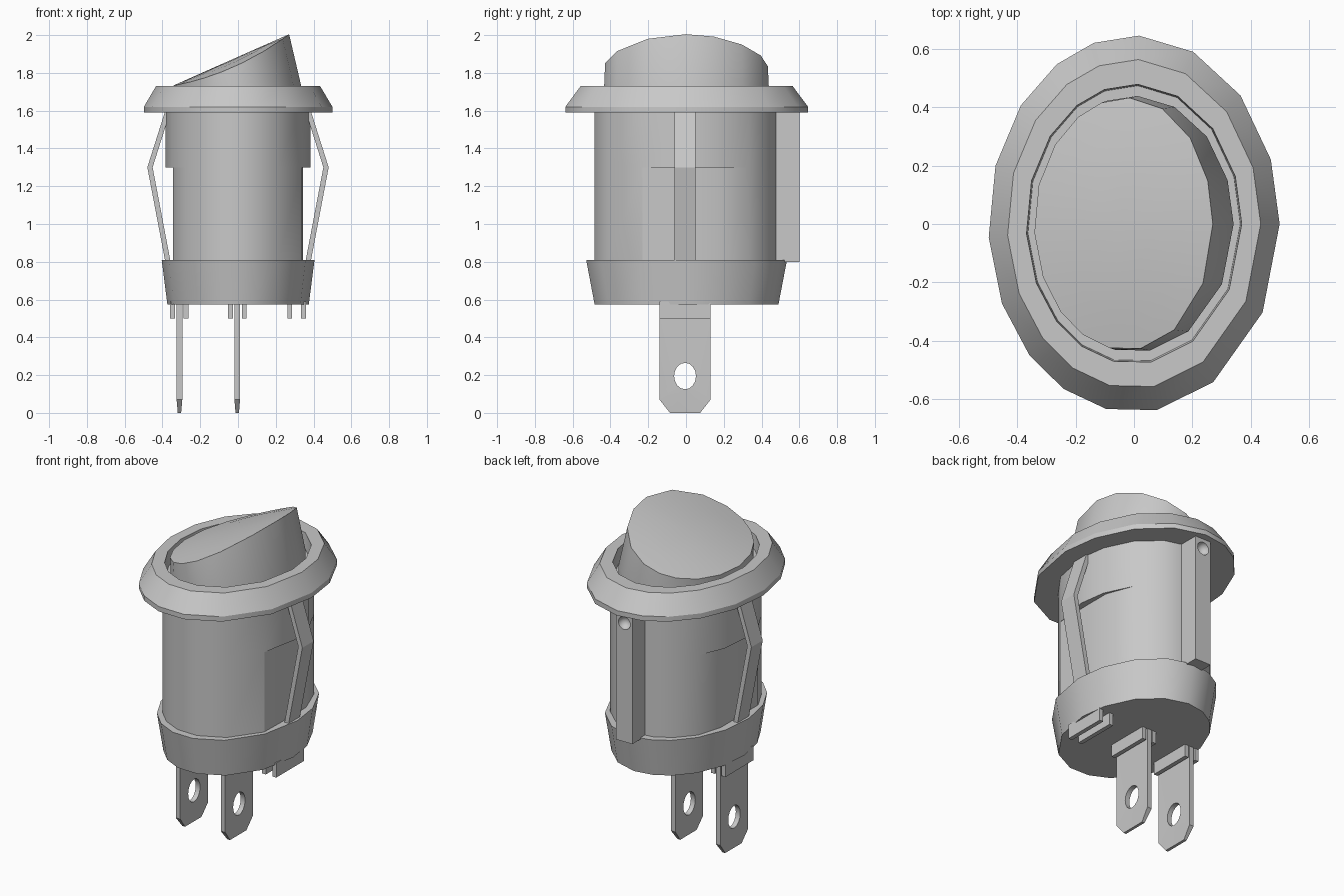
import bpy, bmesh, math
from mathutils import Matrix, Vector

if "Cube" in bpy.data.objects:
    bpy.data.objects.remove(bpy.data.objects["Cube"])

GREY = bpy.data.materials.new("plain_grey")
GREY.use_nodes = True
GREY.diffuse_color = (0.58, 0.58, 0.58, 1)
GREY.node_tree.nodes["Principled BSDF"].inputs["Base Color"].default_value = GREY.diffuse_color

# Slightly irregular corner angles shared by all the oval parts
ANGLES = [math.radians(a) for a in (0, 20, 43, 66, 88, 106, 122, 141, 162,
                                    184, 205, 224, 241, 259, 279, 303, 332)]


def finish(name, bm, smooth=None):
    bmesh.ops.remove_doubles(bm, verts=bm.verts, dist=0.0005)
    bmesh.ops.recalc_face_normals(bm, faces=bm.faces)
    mesh = bpy.data.meshes.new(name)
    bm.to_mesh(mesh)
    bm.free()
    mesh.materials.append(GREY)
    if smooth:
        mesh.polygons.foreach_set("use_smooth", [True] * len(mesh.polygons))
        mesh.set_sharp_from_angle(angle=math.radians(smooth))
    obj = bpy.data.objects.new(name, mesh)
    bpy.context.collection.objects.link(obj)
    return obj


def oval(rx, ry, z, limit=9):
    return [(max(-limit, min(limit, rx * math.cos(a))), ry * math.sin(a), z) for a in ANGLES]


def loft(name, rings, smooth=30, tip=None):
    bm = bmesh.new()
    loops = [[bm.verts.new(p) for p in ring] for ring in rings]
    n = len(ANGLES)
    for low, high in zip(loops, loops[1:]):
        for i in range(n):
            j = (i + 1) % n
            bm.faces.new((low[i], low[j], high[j], high[i]))
    bm.faces.new(loops[0][::-1])
    if tip:
        point = bm.verts.new(tip)
        for i in range(n):
            bm.faces.new((loops[-1][i], loops[-1][(i + 1) % n], point))
    else:
        bm.faces.new(loops[-1])
    return finish(name, bm, smooth)


def box(name, x0, x1, y0, y1, z0, z1):
    bm = bmesh.new()
    size = Matrix.Diagonal((x1 - x0, y1 - y0, z1 - z0, 1))
    place = Matrix.Translation(((x0 + x1) / 2, (y0 + y1) / 2, (z0 + z1) / 2))
    bmesh.ops.create_cube(bm, size=1, matrix=place @ size)
    return finish(name, bm)


def plate(bm, loops, offset):
    # Fill an outline, with any holes, then give it thickness
    edges = []
    for loop in loops:
        verts = [bm.verts.new(p) for p in loop]
        edges += [bm.edges.new((v, verts[i - 1])) for i, v in enumerate(verts)]
    bmesh.ops.triangle_fill(bm, edges=edges, use_beauty=True)
    grown = bmesh.ops.extrude_face_region(bm, geom=bm.faces[:])["geom"]
    moved = [g for g in grown if isinstance(g, bmesh.types.BMVert)]
    bmesh.ops.translate(bm, verts=moved, vec=Vector(offset))


# Lower collar
loft("collar", [oval(0.375, 0.49, 0.575), oval(0.405, 0.535, 0.81)])

# Body with flats cut into both sides below the shoulders
loft("body", [oval(0.385, 0.49, 0.8, 0.345), oval(0.385, 0.49, 1.3, 0.345),
              oval(0.385, 0.49, 1.3), oval(0.385, 0.49, 1.6)])

# Flange with a recess for the rocker
loft("flange", [oval(0.5, 0.647, 1.59), oval(0.5, 0.647, 1.62), oval(0.435, 0.565, 1.73),
                oval(0.37, 0.48, 1.73), oval(0.365, 0.475, 1.64)])


# Rocker leaning over, with a gently crowned sloping face
def crown(x, y):
    return 1.73 + 0.443 * (x + 0.35) - 0.22 * y * y


base = oval(0.342, 0.44, 1.63)
rim = []
for x, y, z in base:
    rise = 0.397 * (x + 0.35) - 0.2 * y * y
    rim.append((x - 0.26 * rise, y * 0.985, 1.73 + rise))
middle = -0.045
rocker_rings = [base, oval(0.342, 0.44, 1.7), rim]
for s in (0.7, 0.35):
    ring = [(middle + (x - middle) * s, y * s) for x, y, z in rim]
    rocker_rings.append([(x, y, crown(x, y)) for x, y in ring])
loft("rocker", rocker_rings, 32, (middle, 0, crown(middle, 0)))

# Bent spring clips on both sides
for side, name in ((-1, "right_clip"), (1, "left_clip")):
    path = [(0.385, 1.6), (0.48, 1.3), (0.385, 0.8), (0.357, 0.8), (0.452, 1.3), (0.357, 1.6)]
    bm = bmesh.new()
    plate(bm, [[(side * x, -0.06, z) for x, z in path]], (0, 0.11, 0))
    finish(name, bm)

# Locating rib on the back, with a dimple near its top
rib = box("back_rib", -0.055, 0.055, 0.42, 0.6, 0.8, 1.595)
bm = bmesh.new()
bmesh.ops.create_uvsphere(bm, u_segments=16, v_segments=8, radius=0.04,
                          matrix=Matrix.Translation((0, 0.6, 1.53)))
cutter = finish("dimple_cutter", bm, 40)
cutter.hide_render = True
cutter.hide_viewport = True
cut = rib.modifiers.new("dimple", "BOOLEAN")
cut.operation = "DIFFERENCE"
cut.solver = "EXACT"
cut.object = cutter

# Flat blade terminals with an oval hole and tapered tips
half = [(0.135, 0.6), (0.135, 0.07), (0.08, 0)]
outline = half + [(-y, z) for y, z in reversed(half)]
turns = [math.tau * i / 16 for i in range(16)]
hole = [(0.058 * math.cos(t), 0.195 + 0.07 * math.sin(t)) for t in turns]
for x, name in ((-0.31, "side_terminal"), (-0.004, "middle_terminal")):
    bm = bmesh.new()
    plate(bm, [[(x - 0.015, y - 0.005, z) for y, z in loop] for loop in (outline, hole)],
          (0.03, 0, 0))
    for v in bm.verts:
        if v.co.z < 0.01:
            v.co.x = x + (v.co.x - x) * 0.6
    finish(name, bm, 30)

# Paired guide ridges beside each terminal slot
for x, name in ((-0.311, "side"), (-0.003, "middle"), (0.31, "empty")):
    for side, end in ((-1, "outer"), (1, "inner")):
        c = x + side * 0.036
        box(f"{name}_slot_{end}_ridge", c - 0.013, c + 0.013, -0.14, 0.13, 0.5, 0.59)
